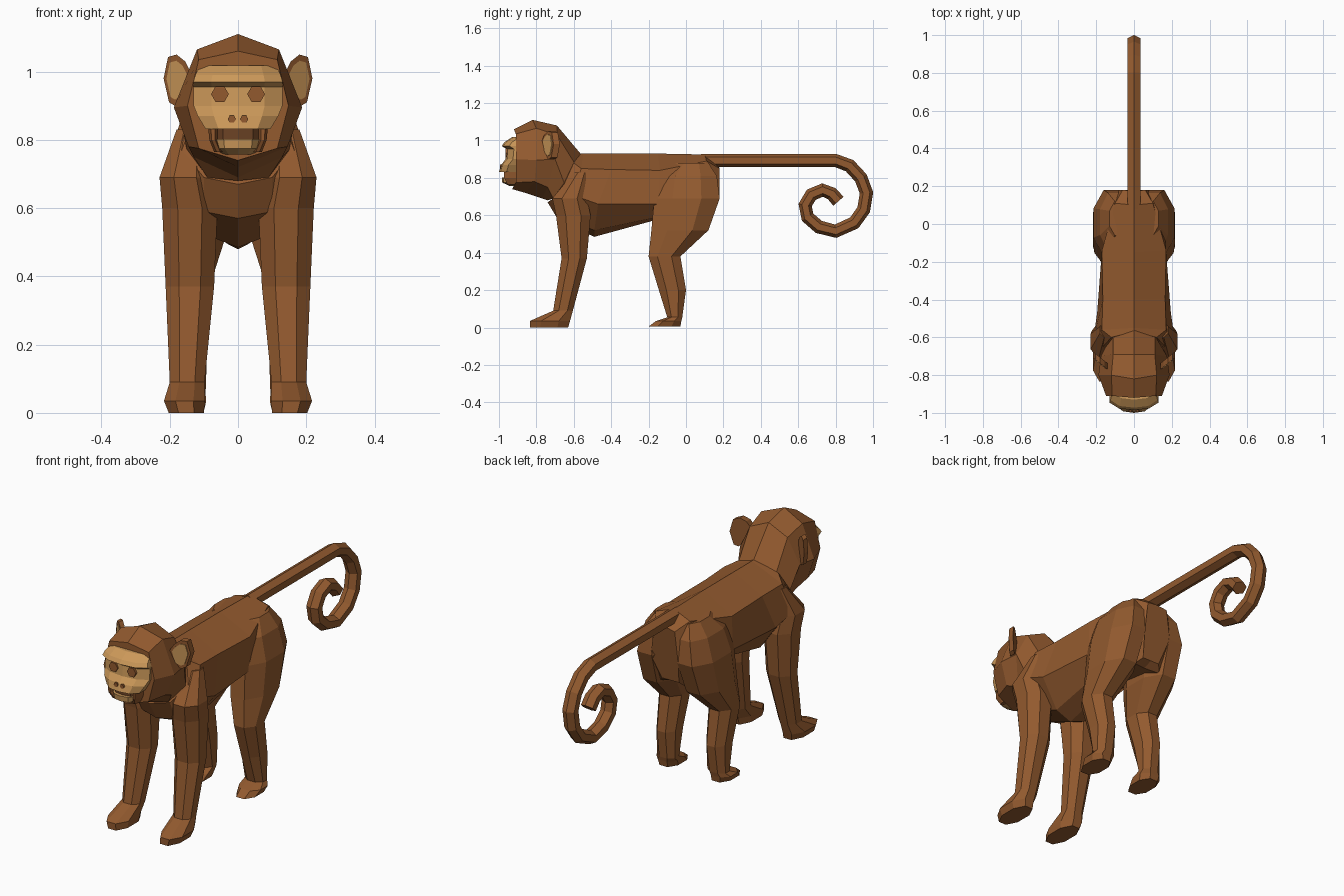
import bpy, bmesh, math
from mathutils import Vector


def material(name, rgb):
    m = bpy.data.materials.new(name)
    m.diffuse_color = (*rgb, 1)
    return m


FUR = material("fur", (0.29, 0.102, 0.028))
SKIN = material("skin", (0.60, 0.315, 0.10))
DARK = material("dark_fur", (0.15, 0.055, 0.018))


def loft(name, rings, mat, mirror=False):
    """Skin a list of equal-length point rings and cap both ends."""
    bm = bmesh.new()
    vs = [[bm.verts.new(p) for p in r] for r in rings]
    n = len(rings[0])
    for a, b in zip(vs, vs[1:]):
        for i in range(n):
            j = (i + 1) % n
            bm.faces.new((a[i], a[j], b[j], b[i]))
    bm.faces.new(vs[0])
    bm.faces.new(vs[-1])
    bmesh.ops.recalc_face_normals(bm, faces=bm.faces)
    me = bpy.data.meshes.new(name)
    bm.to_mesh(me)
    bm.free()
    me.materials.append(mat)
    ob = bpy.data.objects.new(name, me)
    bpy.context.collection.objects.link(ob)
    if mirror:
        ob.modifiers.new("mirror", 'MIRROR')
    return ob


def sym(half):
    """Complete a half ring that starts and ends on the centre plane."""
    return half + [(-x, y, z) for x, y, z in half[-2:0:-1]]


def limb_ring(z, y0, y1, x0, x1, c=0.28):
    """Horizontal chamfered rectangle."""
    dx, dy = (x1 - x0) * c, (y1 - y0) * c
    return [(x0 + dx, y0, z), (x1 - dx, y0, z), (x1, y0 + dy, z), (x1, y1 - dy, z),
            (x1 - dx, y1, z), (x0 + dx, y1, z), (x0, y1 - dy, z), (x0, y0 + dy, z)]


# Torso, from neck to rump
loft("body", [sym(r) for r in (
    [(0, -.57, .93), (.12, -.60, .88), (.165, -.65, .77), (.10, -.71, .69), (0, -.74, .67)],
    [(0, -.55, .93), (.17, -.56, .85), (.215, -.61, .71), (.10, -.67, .59), (0, -.68, .57)],
    [(0, -.40, .93), (.165, -.40, .845), (.195, -.47, .66), (.09, -.49, .52), (0, -.49, .485)],
    [(0, -.15, .93), (.17, -.14, .84), (.17, -.15, .66), (.09, -.18, .585), (0, -.18, .57)],
    [(0, .10, .925), (.10, .11, .89), (.15, .12, .68), (.08, .10, .53), (0, .08, .54)],
    [(0, .175, .86), (.06, .18, .85), (.08, .18, .69), (.05, .13, .56), (0, .13, .56)])], FUR)

# Head, from neck to brow
loft("head", [sym(r) for r in (
    [(0, -.56, .925), (.11, -.59, .87), (.15, -.65, .77), (.09, -.71, .69), (0, -.74, .68)],
    [(0, -.69, 1.08), (.11, -.69, 1.03), (.175, -.70, .90), (.13, -.74, .75), (0, -.77, .69)],
    [(0, -.82, 1.11), (.12, -.80, 1.065), (.188, -.80, .895), (.145, -.81, .78), (0, -.86, .72)],
    [(0, -.92, 1.06), (.115, -.91, 1.035), (.148, -.91, .90), (.115, -.91, .775), (0, -.93, .74)])], FUR)


# Face mask, mouth and jaw: stacked horizontal sections (z, half width, front y)
def face_part(name, rows, mat):
    loft(name, [sym([(0, y, z), (w * .6, y + .008, z), (w, y + .04, z), (w, -.87, z), (0, -.87, z)])
                for z, w, y in rows], mat)


face_part("face", [(1.018, .113, -.93), (.99, .125, -.972), (.97, .131, -.985), (.955, .13, -.96),
                   (.90, .13, -.965), (.87, .118, -.988), (.832, .095, -1.0)], SKIN)
face_part("mouth", [(.84, .075, -.968), (.79, .072, -.968)], DARK)
face_part("jaw", [(.803, .07, -.985), (.775, .066, -.982), (.757, .045, -.945)], SKIN)

# Cheek fur framing the jaw
loft("cheeks", [limb_ring(.845, -.972, -.88, .06, .088), limb_ring(.80, -.972, -.88, .06, .084),
                limb_ring(.765, -.955, -.88, .045, .07)], FUR, True)


# Eyes and nostrils: six-sided discs
def disc(name, x, z, r, y0, y1):
    ring = [(x + r * math.cos(k * math.pi / 3), z + r * math.sin(k * math.pi / 3)) for k in range(6)]
    loft(name, [[(a, y, b) for a, b in ring] for y in (y0, y1)], FUR, True)


disc("eyes", .053, .934, .026, -.966, -.93)
disc("nostrils", .018, .861, .012, -.995, -.95)

# Ears, slanting outward, with a skin-coloured inner plate
outline = [(.14, 1.0), (.155, 1.03), (.18, 1.05), (.205, 1.043),
           (.218, .98), (.202, .91), (.185, .9), (.155, .92)]


def ear(name, scale, y0, y1, mat):
    pts = [(.183 + (x - .183) * scale, .975 + (z - .975) * scale) for x, z in outline]
    loft(name, [[(x, y + (x - .14) * .8, z) for x, z in pts] for y in (y0, y1)], mat, True)


ear("ears", 1.0, -.77, -.737, FUR)
ear("inner_ears", .76, -.774, -.76, SKIN)

# Legs with feet: (z, front y, back y, inner x, outer x)
loft("front_legs", [limb_ring(*r) for r in (
    (.83, -.60, -.52, .10, .18), (.69, -.715, -.53, .08, .23), (.60, -.695, -.51, .06, .222),
    (.37, -.665, -.53, .07, .212), (.09, -.71, -.605, .098, .2),
    (.035, -.835, -.62, .097, .217), (0, -.835, -.63, .10, .203))], FUR, True)
loft("hind_legs", [limb_ring(*r) for r in (
    (.88, -.06, .12, .03, .13), (.81, -.145, .165, .03, .18), (.69, -.17, .18, .02, .215),
    (.52, -.185, .12, .035, .217), (.38, -.2, -.03, .08, .21), (.2, -.145, 0, .09, .2),
    (.055, -.10, -.02, .095, .2), (.035, -.16, -.025, .093, .217), (.005, -.2, -.03, .10, .205))],
    FUR, True)

# Tail: six-sided tube along a straight run and a curl (y, z)
path = [Vector((0, y, z)) for y, z in (
    (.08, .893), (.80, .893), (.875, .865), (.935, .80), (.965, .72), (.95, .63), (.90, .56),
    (.80, .515), (.71, .538), (.65, .59), (.637, .655), (.67, .71), (.73, .735), (.78, .715),
    (.815, .675))]
rings = []
for i, p in enumerate(path):
    t = (path[min(i + 1, len(path) - 1)] - path[max(i - 1, 0)]).normalized()
    if i == 0:
        t = Vector((0, 1, 0))
    up = Vector((0, -t.z, t.y))
    side = Vector((1, 0, 0))
    r = .036
    rings.append([p + side * r * math.sin(k * math.pi / 3) * 1.1 + up * r * math.cos(k * math.pi / 3)
                  for k in range(6)])
loft("tail", rings, FUR)
